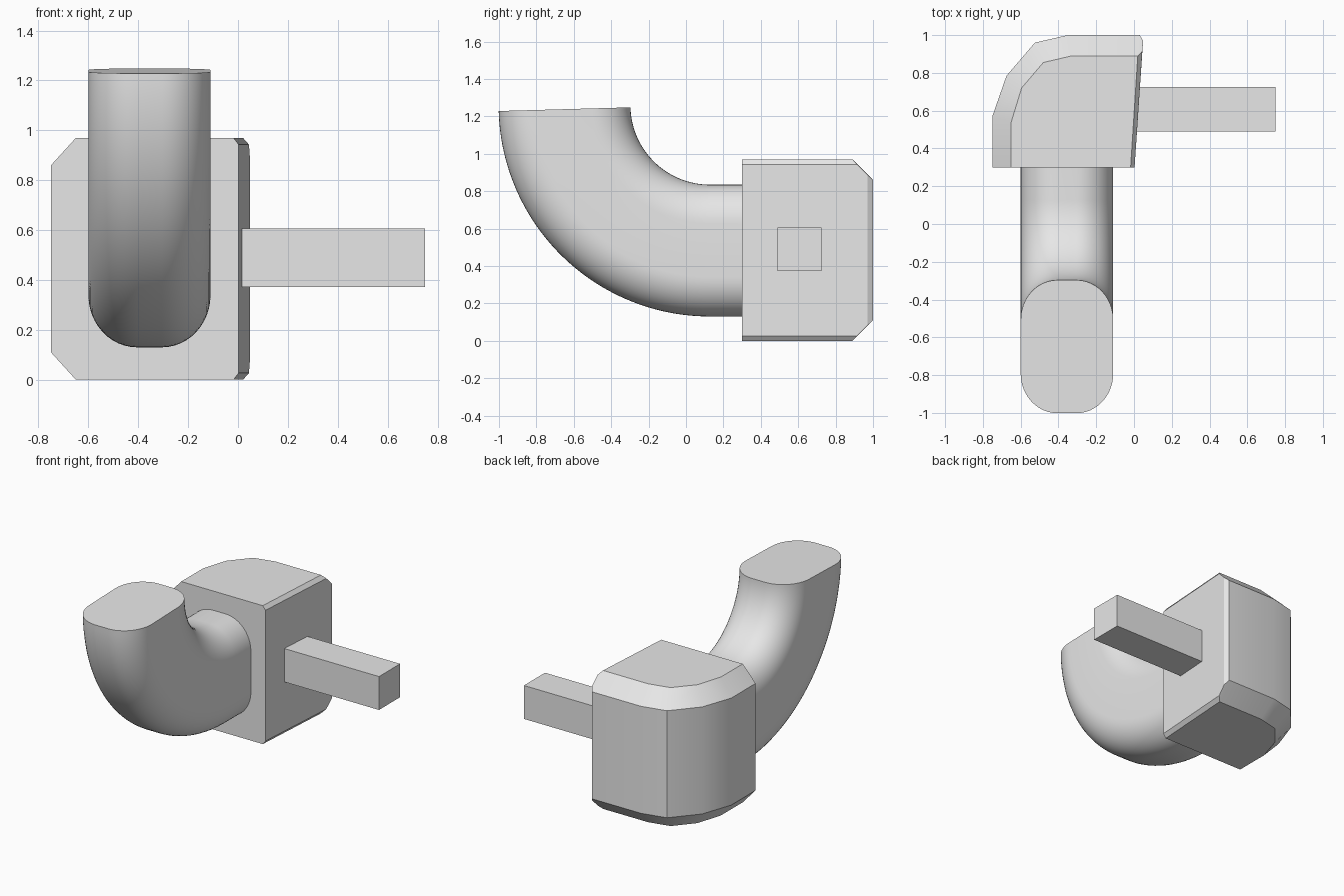
import bpy, bmesh
from math import sin, cos, pi, radians

cube = bpy.data.objects.get("Cube")
if cube:
    bpy.data.objects.remove(cube, do_unlink=True)

GREY = (0.8, 0.8, 0.8, 1)
grey = bpy.data.materials.new("light_grey")
grey.use_nodes = True
grey.diffuse_color = GREY
grey.node_tree.nodes["Principled BSDF"].inputs["Base Color"].default_value = GREY


def finish(name, bm, angle=None):
    """Turn a bmesh into a named object, optionally smoothed by angle."""
    bmesh.ops.recalc_face_normals(bm, faces=bm.faces[:])
    mesh = bpy.data.meshes.new(name)
    bm.to_mesh(mesh)
    bm.free()
    mesh.materials.append(grey)
    obj = bpy.data.objects.new(name, mesh)
    bpy.context.collection.objects.link(obj)
    if angle:
        bpy.ops.object.select_all(action='DESELECT')
        obj.select_set(True)
        bpy.context.view_layer.objects.active = obj
        bpy.ops.object.shade_smooth_by_angle(angle=radians(angle))
    return obj


# Chamfered housing: convex shape, mirrored about its mid height
HALF = 0.485
rim = [(-0.65, 0.3), (-0.65, 0.54), (-0.595, 0.72), (-0.48, 0.855),
       (-0.33, 0.89), (0.02, 0.89), (-0.018, 0.3)]
wall = [(-0.75, 0.3), (-0.75, 0.57), (-0.675, 0.785), (-0.525, 0.96),
        (-0.35, 1.0), (0.03, 1.0)]
points = [(x, y, HALF) for x, y in rim]
points += [(x, y, HALF - 0.11) for x, y in wall]
# narrow chamfer along the side that carries the peg
points += [(0.003, 0.3, 0.458), (0.044, 0.915, 0.458), (0.048, 0.97, 0.403)]

bm = bmesh.new()
for x, y, z in points:
    for side in (1, -1):
        bm.verts.new((x, y, HALF + side * z))
bmesh.ops.convex_hull(bm, input=bm.verts[:])
bmesh.ops.dissolve_limit(bm, angle_limit=radians(3),
                         verts=bm.verts[:], edges=bm.edges[:])
finish("housing", bm, 30)

# Curved arm: rounded section swept round a quarter bend
CENTRE_X, BEND_Y, BEND_Z = -0.355, 0.128, 1.26
INNER, OUTER = 0.425, 1.13
MID, HALF_R, HALF_W = (INNER + OUTER) / 2, (OUTER - INNER) / 2, 0.245
CORNER_W, CORNER_R = 0.195, 0.21
STEPS, BENDS = 12, 48

section = []
for corner, (sx, sr) in enumerate([(1, 1), (-1, 1), (-1, -1), (1, -1)]):
    for i in range(STEPS + 1):
        a = (corner + i / STEPS) * pi / 2
        section.append((sx * (HALF_W - CORNER_W) + CORNER_W * cos(a),
                        MID + sr * (HALF_R - CORNER_R) + CORNER_R * sin(a)))

bm = bmesh.new()
rings = [[bm.verts.new((CENTRE_X + w, 0.32, BEND_Z - r)) for w, r in section]]
for i in range(BENDS + 1):
    a = radians(88.4) * i / BENDS
    rings.append([bm.verts.new((CENTRE_X + w, BEND_Y - r * sin(a),
                                BEND_Z - r * cos(a))) for w, r in section])
for near, far in zip(rings, rings[1:]):
    for i in range(len(section)):
        j = (i + 1) % len(section)
        bm.faces.new((near[i], near[j], far[j], far[i]))
bm.faces.new(rings[0])
bm.faces.new(rings[-1])
finish("curved_arm", bm, 30)

# Square peg on the left side
bm = bmesh.new()
bmesh.ops.create_cube(bm, size=1)
bmesh.ops.scale(bm, vec=(0.75, 0.234, 0.234), verts=bm.verts[:])
bmesh.ops.translate(bm, vec=(0.375, 0.607, 0.489), verts=bm.verts[:])
finish("side_peg", bm)
